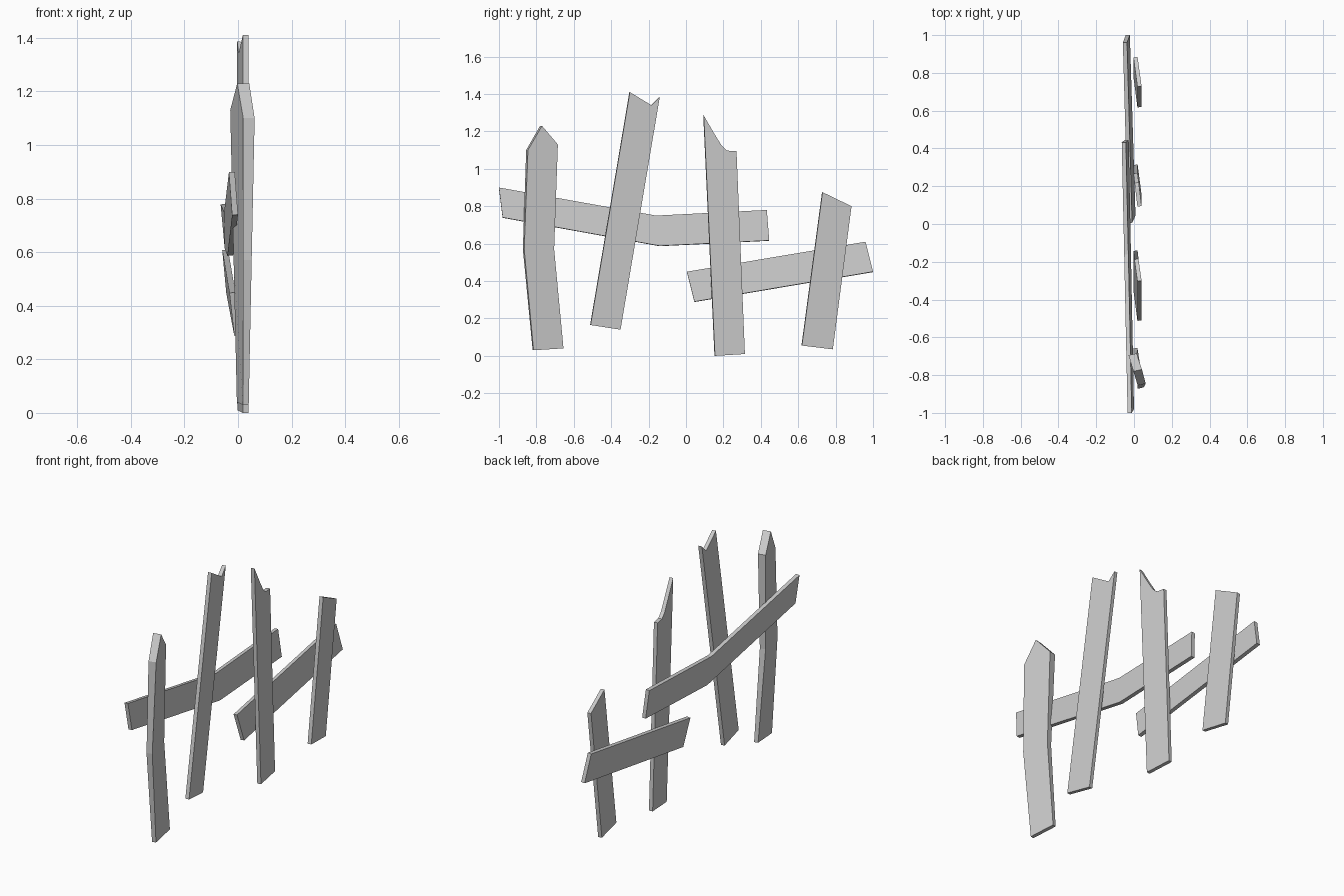
import bpy
import bmesh
from mathutils import Vector

if "Cube" in bpy.data.objects:
    bpy.data.objects.remove(bpy.data.objects["Cube"])

# One weathered grey for every board
wood = bpy.data.materials.new("weathered_grey")
wood.use_nodes = True
grey = (0.6, 0.6, 0.6, 1)
wood.diffuse_color = grey
wood.node_tree.nodes["Principled BSDF"].inputs["Base Color"].default_value = grey

THICK = 0.022


def board(name, outline, thick_top=THICK):
    """Solid board from its outer face; thickness may grow towards the top."""
    bm = bmesh.new()
    outer = [bm.verts.new(p) for p in outline]
    face = bm.faces.new(outer)
    face.normal_update()
    normal = face.normal if face.normal.x > 0 else -face.normal
    top = max(v.co.z for v in outer)
    inner = []
    for v in outer:
        depth = THICK + (thick_top - THICK) * v.co.z / top
        inner.append(bm.verts.new(v.co - normal * depth))
    bm.faces.new(list(reversed(inner)))
    count = len(outer)
    for i in range(count):
        j = (i + 1) % count
        bm.faces.new((outer[j], outer[i], inner[i], inner[j]))
    bmesh.ops.recalc_face_normals(bm, faces=bm.faces)
    mesh = bpy.data.meshes.new(name)
    bm.to_mesh(mesh)
    bm.free()
    mesh.materials.append(wood)
    obj = bpy.data.objects.new(name, mesh)
    bpy.context.collection.objects.link(obj)
    return obj


def picket(name, profile):
    """Straight picket, turned slightly about its front edge (first two points)."""
    base = Vector(profile[0])
    along = (Vector(profile[1]) - base).normalized()
    outline = []
    for y, z in profile:
        rel = Vector((y, z)) - base
        across = rel.x * along.y - rel.y * along.x
        outline.append((0.04 - 0.13 * across, y, z))
    return board(name, outline)


# Bent, pointed picket that twists towards its top
board("bent_picket", [
    (0.04, -0.815, 0.03), (0.051, -0.865, 0.57), (0.062, -0.845, 1.1),
    (0.042, -0.77, 1.23), (0.014, -0.685, 1.13), (0.016, -0.705, 0.57),
    (0.018, -0.655, 0.04)], thick_top=0.046)

# Straight pickets with broken tops
picket("notched_picket", [(-0.51, 0.165), (-0.3, 1.41), (-0.185, 1.34),
                          (-0.14, 1.385), (-0.35, 0.14)])
picket("splintered_picket", [(0.155, 0), (0.095, 1.285), (0.15, 1.19),
                             (0.19, 1.125), (0.22, 1.097), (0.27, 1.095),
                             (0.315, 0.01)])
picket("short_picket", [(0.62, 0.055), (0.73, 0.875), (0.885, 0.8),
                        (0.785, 0.035)])

# Rails behind the pickets
board("upper_rail", [
    (-0.012, -1, 0.9), (0, -0.98, 0.74), (-0.018, -0.14, 0.588),
    (-0.028, 0.445, 0.617), (-0.043, 0.432, 0.78), (-0.03, -0.16, 0.75)])
board("lower_rail", [
    (-0.01, 0.005, 0.45), (0.008, 0.045, 0.29),
    (-0.022, 1, 0.45), (-0.037, 0.96, 0.61)])
